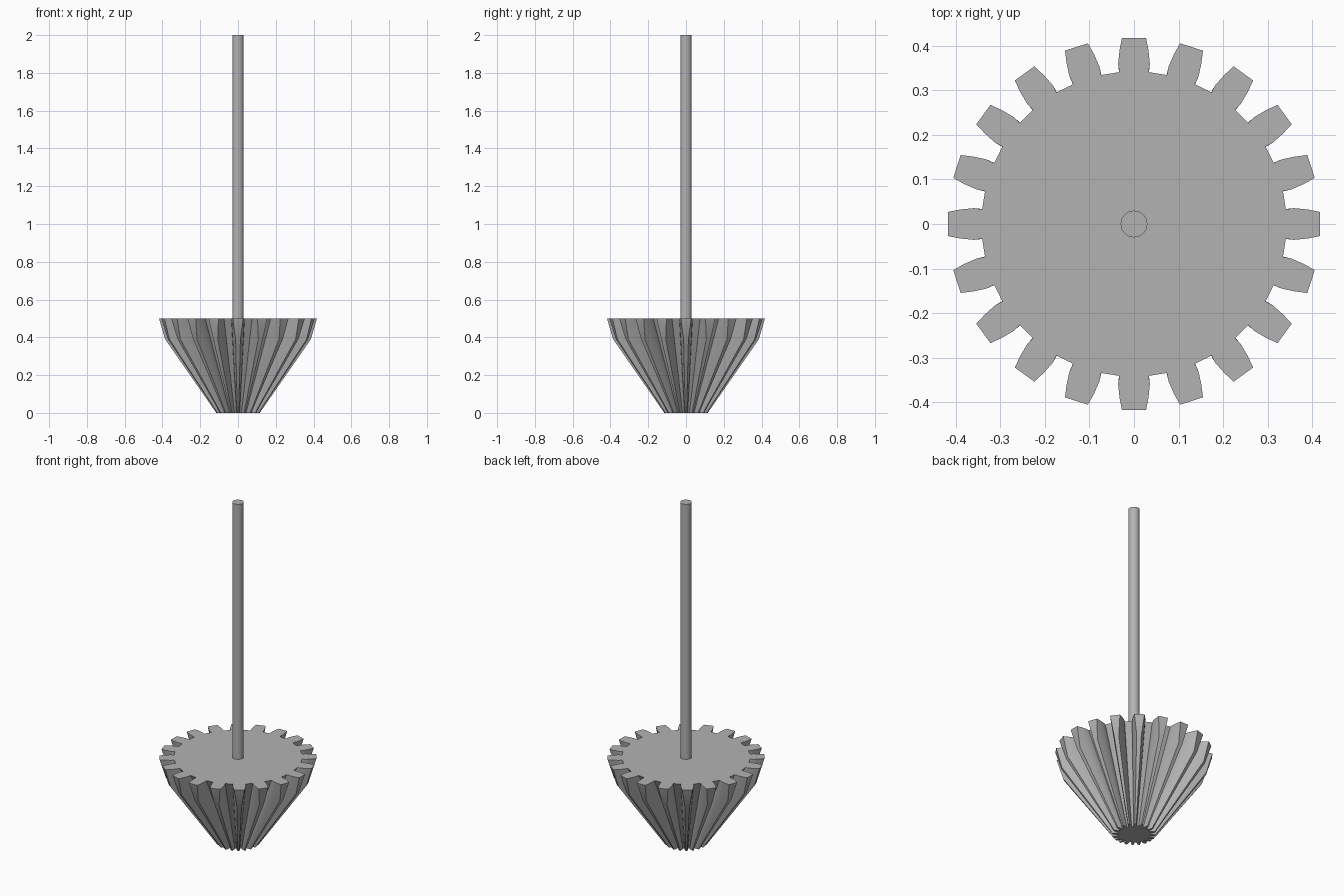
import bpy, bmesh, math
from mathutils import Vector, Matrix

cube = bpy.data.objects.get("Cube")
if cube:
    bpy.data.objects.remove(cube, do_unlink=True)

TEETH = 20
HEIGHT = 0.5
KINK = 0.39          # height where the tooth tips are chamfered

steel = bpy.data.materials.new("grey steel")
steel.use_nodes = True
steel.diffuse_color = (0.45, 0.45, 0.45, 1)
steel.node_tree.nodes["Principled BSDF"].inputs["Base Color"].default_value = (0.45, 0.45, 0.45, 1)


def finish(bm, name, angle):
    bmesh.ops.remove_doubles(bm, verts=bm.verts, dist=1e-5)
    bmesh.ops.recalc_face_normals(bm, faces=bm.faces)
    mesh = bpy.data.meshes.new(name)
    bm.to_mesh(mesh)
    bm.free()
    mesh.materials.append(steel)
    obj = bpy.data.objects.new(name, mesh)
    bpy.context.collection.objects.link(obj)
    bpy.ops.object.select_all(action='DESELECT')
    obj.select_set(True)
    bpy.context.view_layer.objects.active = obj
    bpy.ops.object.shade_smooth_by_angle(angle=math.radians(angle))


# Half tooth as (radius, half width) from root to tip, at the top of the gear
flank = [(0.341, 0.033), (0.36, 0.0355), (0.39, 0.0325), (0.418, 0.027)]
tip = (0.463, 0.015)


def ring(bm, half, scale, z):
    outline = [(r, -w) for r, w in half] + [(r, w) for r, w in reversed(half)]
    verts = []
    for i in range(TEETH):
        turn = Matrix.Rotation(2 * math.pi * i / TEETH, 3, 'Z')
        for x, y in outline:
            verts.append(bm.verts.new(turn @ Vector((x * scale, y * scale, z))))
    return verts


# Bevel gear: tapering toothed cone, with tips cut back above the kink
bm = bmesh.new()
rings = [ring(bm, flank + [tip], 0.248, 0),
         ring(bm, flank + [tip], 0.834, KINK),
         ring(bm, flank + [flank[-1]], 1, HEIGHT)]
for low, high in zip(rings, rings[1:]):
    n = len(low)
    for i in range(n):
        j = (i + 1) % n
        bm.faces.new((low[i], low[j], high[j], high[i]))
bm.faces.new(rings[0][::-1])
bm.faces.new(rings[-1])
finish(bm, "bevel_gear", 20)

# Shaft
bm = bmesh.new()
bmesh.ops.create_cone(bm, cap_ends=True, segments=32, radius1=0.03, radius2=0.03, depth=1.55,
                      matrix=Matrix.Translation((0, 0, 1.225)))
finish(bm, "shaft", 30)
